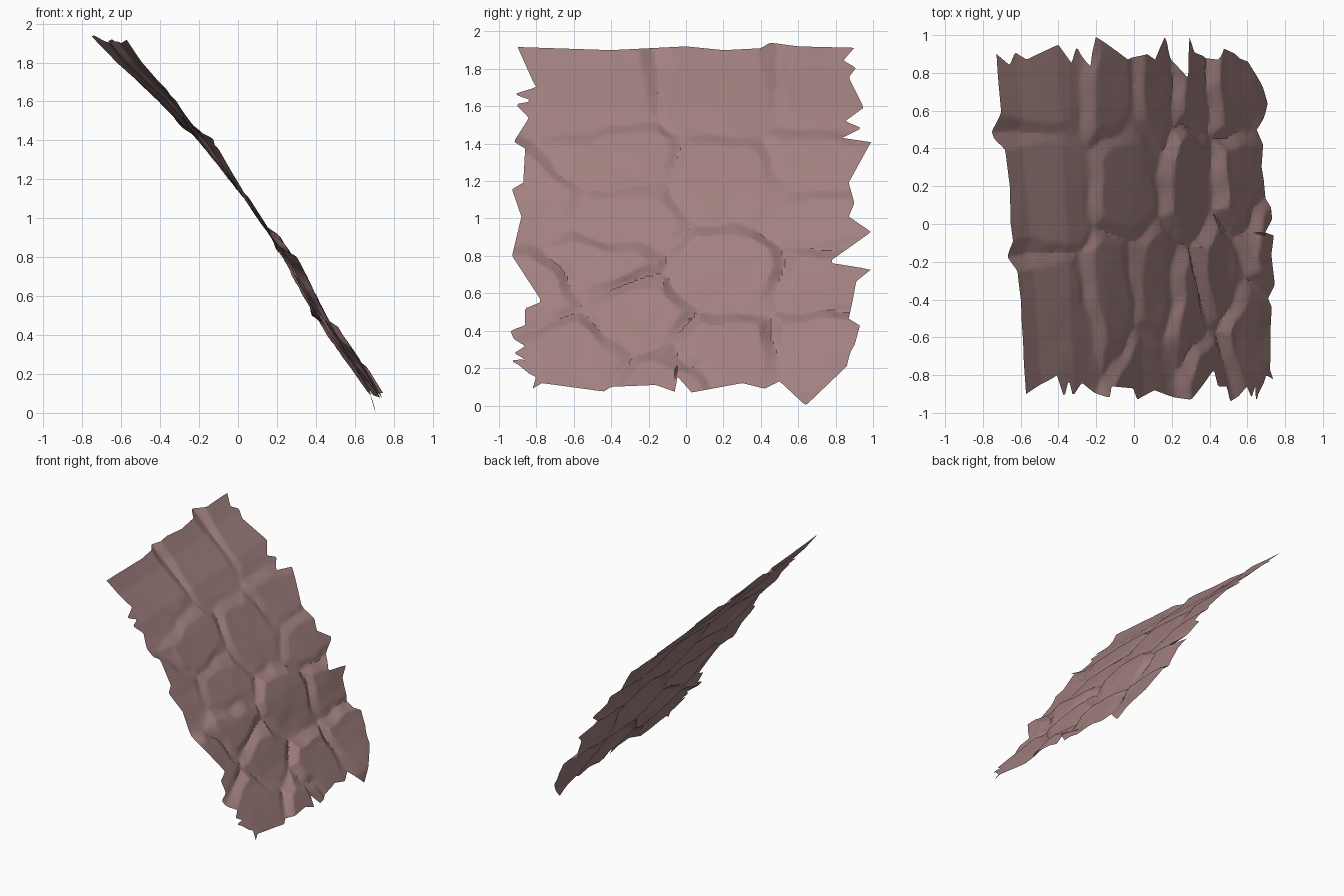
import bpy
import bmesh
import random
from mathutils import Vector, noise

random.seed(4)
cube = bpy.data.objects.get("Cube")
if cube:
    bpy.data.objects.remove(cube, do_unlink=True)

ROWS, COLUMNS = 160, 120
INNER = 0.86      # share of the width left of the ragged border
CORE = 0.78       # half width of the unbroken sheet

# Side, top and bottom outlines, as (position, value)
FRONT_EDGE = [(0, -.82), (.03, -.8), (.045, -.88), (.06, -.94), (.075, -.86), (.09, -.92),
              (.12, -.86), (.14, -.92), (.165, -.94), (.18, -.86), (.23, -.86), (.25, -.77),
              (.385, -.93), (.5, -.88), (.58, -.93), (.6, -.87), (.7, -.86), (.72, -.92),
              (.79, -.84), (.83, -.91), (.84, -.82), (.86, -.92), (.88, -.8), (.9, -.82),
              (1, -.9)]
BACK_EDGE = [(0, .86), (.08, .88), (.18, .93), (.2, .87), (.25, .89), (.31, .91),
             (.345, .99), (.365, .76), (.455, .99), (.5, .87), (.54, .9), (.6, .87),
             (.72, .99), (.73, .83), (.76, .94), (.78, .85), (.82, .95), (.91, .87),
             (.94, .91), (.96, .84), (1, .9)]
BOTTOM = [(-1, .17), (-.9, .15), (-.82, .09), (-.77, .12), (-.44, .075), (-.4, .1),
          (-.16, .11), (-.05, .07), (-.05, .16), (.03, .07), (.3, .12), (.42, .09),
          (.5, .13), (.64, 0), (.87, .22), (1, .2)]
TOP = [(-1, 1.92), (-.4, 1.9), (0, 1.92), (.2, 1.9), (.4, 1.91), (.45, 1.94),
       (.6, 1.92), (1, 1.91)]

# Slope of the sheet, its twist and the strength of its relief by height
SLOPE = [(0, .76), (.08, .725), (.2, .64), (.4, .49), (.6, .365), (.8, .25), (.9, .185),
         (1.15, .005), (1.4, -.185), (1.6, -.36), (1.8, -.575), (1.95, -.71)]
TWIST = [(0, -.05), (.6, -.03), (1.1, 0), (1.5, -.04), (1.95, -.09)]
STRENGTH = [(0, 1.1), (.7, 1.1), (1, .65), (1.4, .6), (1.6, .8), (1.95, .7)]

# Stone centres across the sheet, as (y, z)
STONES = [(.2, 1.68), (.25, 1.2), (.25, .72), (.2, .25), (.75, 1.65), (.72, 1.3),
          (.75, .98), (.75, .7), (.75, .3), (-.5, 1.65), (-.4, 1.3), (-.35, 1.02),
          (-.45, .75), (-.3, .5), (-.6, .3), (-.8, 1.1), (-.05, .1), (-.8, .6)]


def along(points, position):
    """Straight-line interpolation through a list of points."""
    for (a, first), (b, second) in zip(points, points[1:]):
        if position <= b:
            share = max(0, (position - a) / max(b - a, .0001))
            return first + (second - first) * share
    return points[-1][1]


# Each stone has its own lean sideways and down the slope
stones = [(Vector((y * .75, z)), random.uniform(-.04, .04), random.uniform(.1, .17),
           random.uniform(-.004, .008)) for y, z in STONES]


def relief(y, z):
    """Height of the rock: leaning slabs with a bevelled groove between them."""
    wobble = noise.noise(Vector((y * 6, z * 6, 2))) * .03
    spot = Vector((y * .75 + wobble, z + wobble))
    ranked = sorted(stones, key=lambda stone: (stone[0] - spot).length_squared)
    near, side_lean, down_lean, lift = ranked[0]
    gap = (ranked[1][0] - spot).length - (near - spot).length
    bevel = min(1, gap / .09)
    offset = spot - near
    slab = lift + .012 + side_lean * offset.x + down_lean * offset.y
    ripple = noise.noise(Vector((y * 9, z * 14, 7))) * .006 * (1 - bevel)
    return slab * bevel - .016 * (1 - bevel) + ripple


def sheet_point(row, column):
    v = row / ROWS
    u = column / COLUMNS * 2 - 1
    # Ragged side edges only stretch the border
    edge = along(FRONT_EDGE if u < 0 else BACK_EDGE, v)
    if abs(u) < INNER:
        y = u / INNER * CORE
    else:
        share = (abs(u) - INNER) / (1 - INNER)
        y = (CORE + (abs(edge) - CORE) * share) * (1 if u > 0 else -1)
    # Ragged lower and upper rims only pull the outermost rows
    low, high = along(BOTTOM, y), along(TOP, y)
    z = .1 + 1.82 * v
    z += (low - .1) * max(0, 1 - v * 8) + (high - 1.92) * max(0, v * 8 - 7)
    x = along(SLOPE, z) + along(TWIST, z) * y + relief(y, z) * along(STRENGTH, z)
    return Vector((x, y, z))


# Rock sheet
bm = bmesh.new()
grid = [[bm.verts.new(sheet_point(r, c)) for c in range(COLUMNS + 1)]
        for r in range(ROWS + 1)]
for lower, upper in zip(grid, grid[1:]):
    for c in range(COLUMNS):
        bm.faces.new((lower[c], lower[c + 1], upper[c + 1], upper[c]))
bmesh.ops.triangulate(bm, faces=bm.faces[:])
mesh = bpy.data.meshes.new("rock_sheet")
bm.to_mesh(mesh)
bm.free()
rock = bpy.data.objects.new("rock_sheet", mesh)
bpy.context.collection.objects.link(rock)

# Dusty reddish stone
stone_material = bpy.data.materials.new("dusty red stone")
stone_material.use_nodes = True
colour = (.36, .22, .215, 1)
stone_material.diffuse_color = colour
stone_material.node_tree.nodes["Principled BSDF"].inputs["Base Color"].default_value = colour
mesh.materials.append(stone_material)

bpy.context.view_layer.objects.active = rock
rock.select_set(True)
bpy.ops.object.shade_smooth_by_angle(angle=.4)
